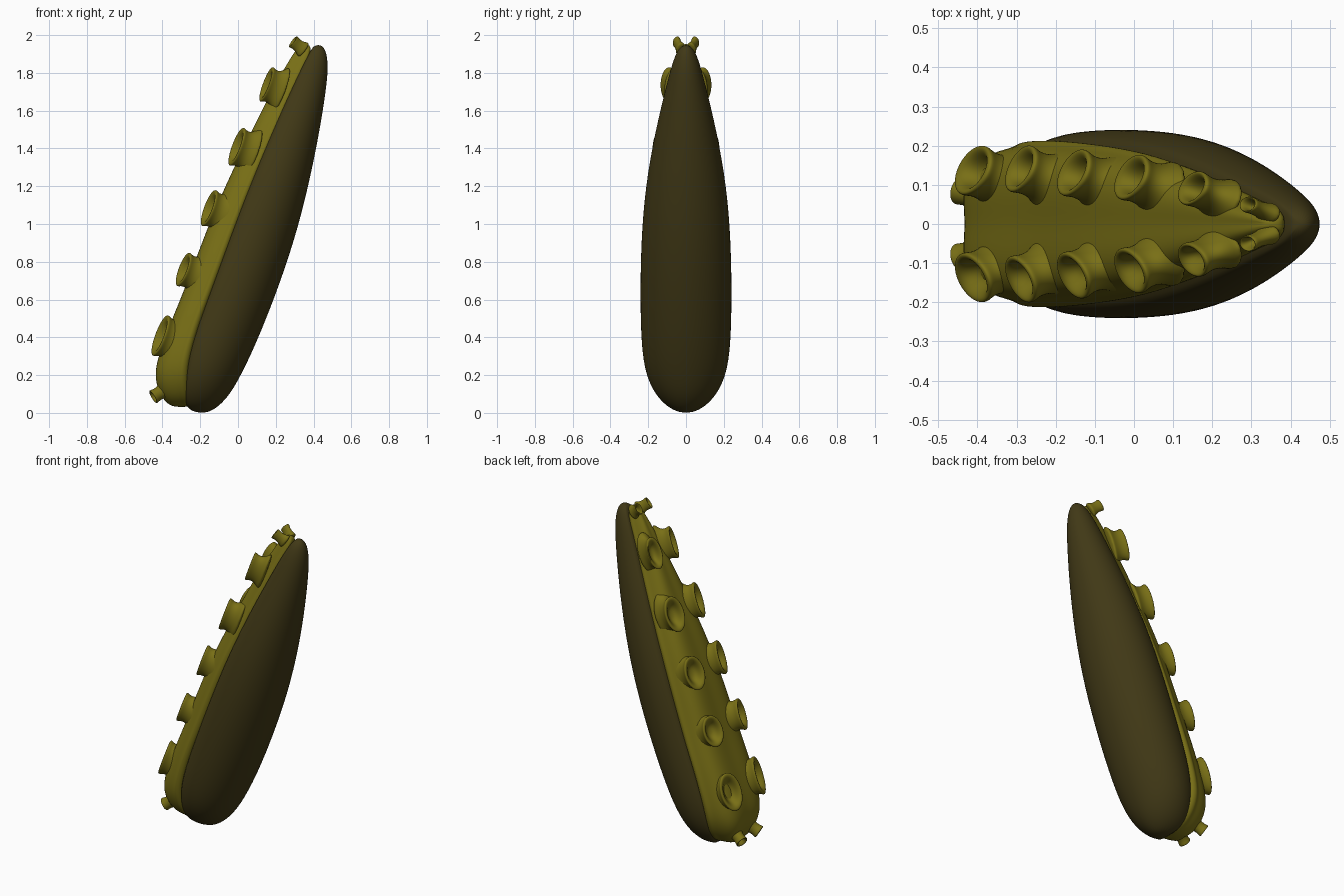
import bpy, bmesh, math
from mathutils import Vector, Matrix

if "Cube" in bpy.data.objects:
    bpy.data.objects.remove(bpy.data.objects["Cube"], do_unlink=True)


def material(name, rgb):
    m = bpy.data.materials.new(name)
    m.use_nodes = True
    m.diffuse_color = (*rgb, 1)
    m.node_tree.nodes["Principled BSDF"].inputs["Base Color"].default_value = (*rgb, 1)
    return m


SKIN = material("dark brown skin", (0.052, 0.040, 0.008))
PAD = material("olive underside", (0.19, 0.16, 0.008))


def loft(name, rings, mat, levels=2):
    """Join closed rings of points into a smooth capped solid."""
    bm = bmesh.new()
    loops = [[bm.verts.new(p) for p in ring] for ring in rings]
    n = len(loops[0])
    for a, b in zip(loops, loops[1:]):
        for i in range(n):
            j = (i + 1) % n
            bm.faces.new((a[i], a[j], b[j], b[i]))
    bm.faces.new(loops[0][::-1])
    bm.faces.new(loops[-1])
    bmesh.ops.recalc_face_normals(bm, faces=bm.faces)
    for f in bm.faces:
        f.smooth = True
    mesh = bpy.data.meshes.new(name)
    bm.to_mesh(mesh)
    bm.free()
    mesh.materials.append(mat)
    ob = bpy.data.objects.new(name, mesh)
    bpy.context.collection.objects.link(ob)
    sub = ob.modifiers.new("smooth", "SUBSURF")
    sub.levels = sub.render_levels = levels
    return ob


# Dark back: leaning ellipse sections cut flat on the sucker side
# height, cut side x, back x, half width
BODY = [(0.0, -0.23, -0.16, 0.035), (0.035, -0.28, -0.10, 0.105),
        (0.1, -0.297, -0.04, 0.165), (0.2, -0.294, 0.017, 0.214),
        (0.35, -0.27, 0.09, 0.238), (0.6, -0.18, 0.192, 0.244),
        (0.9, -0.07, 0.297, 0.24), (1.2, 0.045, 0.375, 0.217),
        (1.5, 0.175, 0.435, 0.162), (1.75, 0.295, 0.473, 0.1),
        (1.85, 0.345, 0.477, 0.073), (1.92, 0.385, 0.466, 0.046),
        (1.948, 0.405, 0.44, 0.015)]
CUT = math.radians(125)


def body_ring(z, xl, xr, w):
    r = (xr - xl) / (1 - math.cos(CUT))
    angles = [CUT * (i / 10 - 1) for i in range(21)]
    return [(xr - r + r * math.cos(a), w * math.sin(a), z) for a in angles]


loft("tentacle_back", [body_ring(*row) for row in BODY], SKIN)

# Olive pad: flat faced sections with a small lip along the edge
# height, front x, inner x, half width
PADS = [(0.03, -0.345, -0.24, 0.04), (0.06, -0.39, -0.25, 0.105),
        (0.12, -0.425, -0.25, 0.155), (0.2, -0.443, -0.25, 0.19),
        (0.3, -0.425, -0.24, 0.206), (0.5, -0.35, -0.18, 0.208),
        (0.65, -0.285, -0.12, 0.205), (0.95, -0.175, -0.01, 0.192),
        (1.2, -0.07, 0.085, 0.172), (1.5, 0.075, 0.215, 0.124),
        (1.74, 0.195, 0.315, 0.072), (1.9, 0.29, 0.39, 0.038),
        (1.955, 0.33, 0.385, 0.015)]
HALF = [(0, 0.9), (0.18, 1.03), (0.3, 1.03), (0.38, 0.97),
        (0.62, 0.92), (0.85, 0.8), (0.98, 0.58), (1.0, 0.3)]
SECTION = HALF + [(0.97, 0)] + [(d, -s) for d, s in reversed(HALF)]


def pad_ring(z, front, inner, w):
    return [(inner + (front - inner) * d, w * s, z) for d, s in SECTION]


loft("sucker_pad", [pad_ring(*row) for row in PADS], PAD)

# Suckers: oval cups turned from one profile of radius and height
CUP = [(1.45, -1.35), (1.12, -1.0), (0.9, -0.65), (0.9, -0.3), (1.0, -0.08),
       (0.98, 0.03), (0.84, 0.05), (0.66, -0.08), (0.48, -0.4), (0.2, -0.55)]


def sucker(name, centre, axis, along, across, depth):
    """Oval cup whose rim is at centre, opening along axis."""
    n = Vector(axis).normalized()
    up = Vector((0.36, 0, 0.93))
    u = (up - n * up.dot(n)).normalized()
    frame = Matrix((u, n.cross(u), n)).transposed()
    rings = []
    for r, h in CUP:
        turn = [2 * math.pi * i / 16 for i in range(16)]
        rings.append([Vector(centre) + frame @ Vector(
            (along * r * math.cos(a), across * r * math.sin(a), depth * h)) for a in turn])
    loft(name, rings, PAD)


# rim x, y, z, then radius along, radius across, depth, axis
OUT = (-0.86, 0.36, 0.32)
SUCKERS = [(-0.448, 0.085, 0.085, 0.04, 0.036, 0.065, (-0.8, 0.25, -0.5)),
           (-0.412, 0.138, 0.41, 0.118, 0.07, 0.085, OUT),
           (-0.29, 0.142, 0.76, 0.097, 0.066, 0.08, OUT),
           (-0.155, 0.132, 1.085, 0.105, 0.066, 0.08, OUT),
           (-0.008, 0.12, 1.41, 0.11, 0.064, 0.08, OUT),
           (0.15, 0.092, 1.74, 0.1, 0.048, 0.075, OUT),
           (0.292, 0.05, 1.965, 0.036, 0.022, 0.06, (-0.7, 0.3, 0.55))]
for i, (x, y, z, along, across, depth, axis) in enumerate(SUCKERS):
    for side, s in (("left", -1), ("right", 1)):
        label = "back" if s > 0 else "front"
        sucker(f"sucker_{label}_{i + 1}", (x, s * y, z),
               (axis[0], s * axis[1], axis[2]), along, across, depth)
